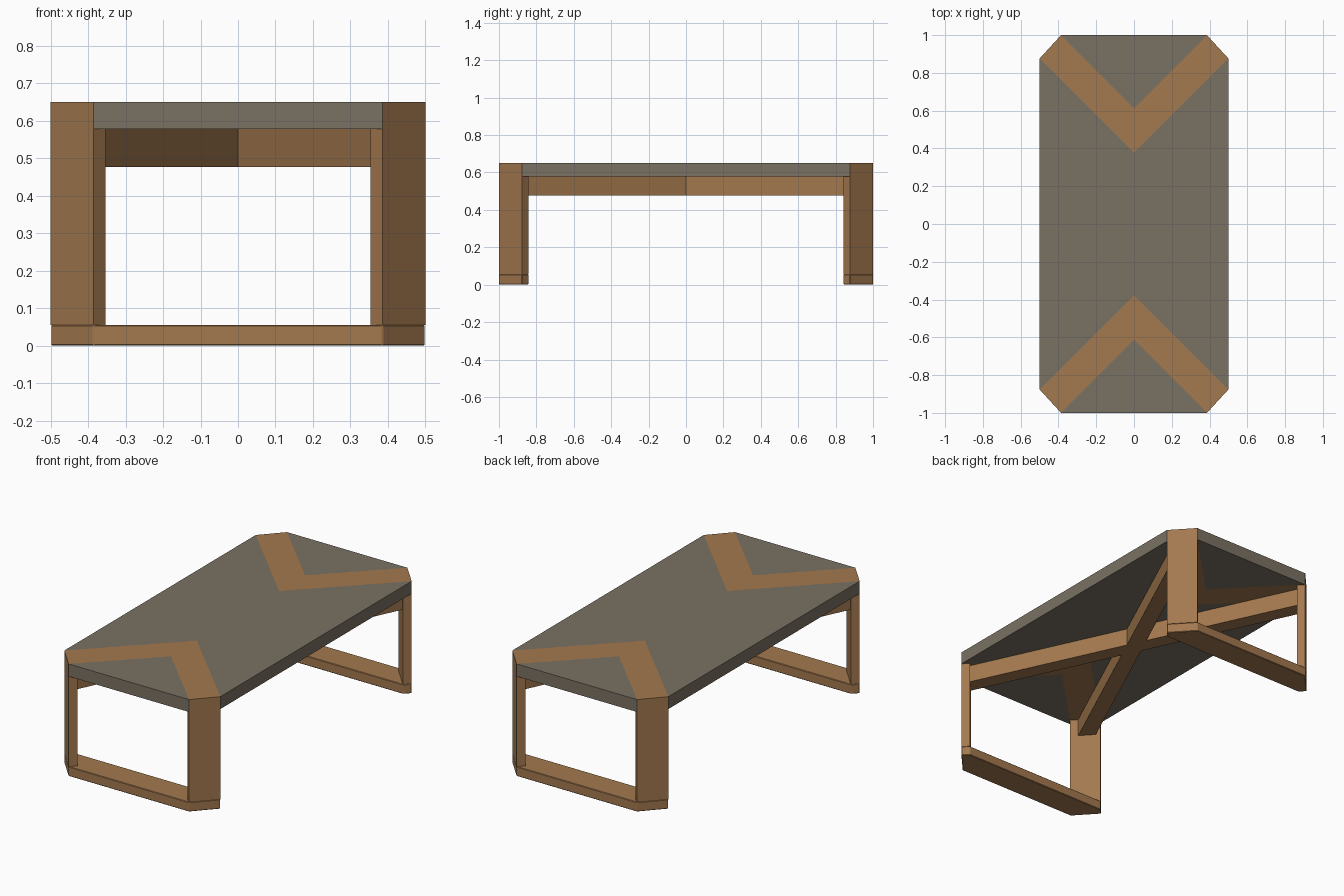
import bpy, bmesh

if "Cube" in bpy.data.objects:
    bpy.data.objects.remove(bpy.data.objects["Cube"])


def material(name, rgb):
    m = bpy.data.materials.new(name)
    m.diffuse_color = (*rgb, 1)
    m.use_nodes = True
    m.node_tree.nodes["Principled BSDF"].inputs["Base Color"].default_value = m.diffuse_color
    return m


wood = material("warm wood", (0.367, 0.191, 0.078))
stone = material("grey stone", (0.195, 0.165, 0.125))

TOP, UNDER, RUNNER = 0.65, 0.578, 0.055
TIP_IN, TIP_OUT = 0.376, 0.614        # where the inlay lines meet the centre line
CX, CY = 1 - TIP_OUT, 0.5 + TIP_IN    # clipped corner: (CX, 1) to (0.5, CY)
D = 0.033                             # leg depth along x and y


def prism(name, outline, z0, z1, mat, bevel=0.0):
    """Extrude a flat outline from z0 to z1."""
    bm = bmesh.new()
    face = bm.faces.new([bm.verts.new((x, y, z0)) for x, y in outline])
    up = bmesh.ops.extrude_face_region(bm, geom=[face])["geom"]
    for v in up:
        if isinstance(v, bmesh.types.BMVert):
            v.co.z = z1
    bmesh.ops.recalc_face_normals(bm, faces=bm.faces)
    me = bpy.data.meshes.new(name)
    bm.to_mesh(me)
    bm.free()
    me.materials.append(mat)
    ob = bpy.data.objects.new(name, me)
    bpy.context.collection.objects.link(ob)
    if bevel:
        mod = ob.modifiers.new("soft edges", 'BEVEL')
        mod.width = bevel
        mod.segments = 1
    return ob


def flip(pts, sx, sy):
    return [(x * sx, y * sy) for x, y in pts]


# Main slab between the two inlays
prism("main_top", [(0.5, -CY), (0.5, CY), (0, TIP_IN), (-0.5, CY),
                   (-0.5, -CY), (0, -TIP_IN)], UNDER, TOP, stone)

for sy, end in ((-1, "front"), (1, "back")):
    # V-shaped wooden inlay
    prism(end + "_inlay", flip([(0, TIP_IN), (0.5, CY), (CX, 1), (0, TIP_OUT),
                                (-CX, 1), (-0.5, CY)], 1, sy), UNDER, TOP, wood)
    # Triangular end panel
    prism(end + "_end_panel", flip([(0, TIP_OUT), (CX, 1), (-CX, 1)], 1, sy),
          UNDER, TOP, stone)
    # Floor runner joining the two legs
    prism(end + "_runner", flip([(CX, 1), (0.5, CY), (0.5 - D, CY - D),
                                 (D - 0.5, CY - D), (-0.5, CY), (-CX, 1)], 1, sy),
          0, RUNNER, wood, 0.003)
    # Diagonal plank legs
    for sx, side in ((-1, "left"), (1, "right")):
        prism(f"{end}_{side}_leg",
              flip([(CX, 1), (0.5, CY), (0.5 - D, CY - D), (CX - D, 1 - D)], sx, sy),
              RUNNER, UNDER, wood)

# Crossed brace under the top, running from leg to leg
a, b, t = 0.43, 0.925, 0.034
arm = [(0.05, 0), (a + t, b - t), (a - t, b + t), (0, 0.107)]
quarter = arm[:3]
cross = (quarter + [(0, 0.107)] + flip(quarter[:0:-1], -1, 1)
         + flip(quarter, -1, -1) + [(0, -0.107)] + flip(quarter[:0:-1], 1, -1))
prism("cross_brace", cross, 0.477, UNDER, wood)
